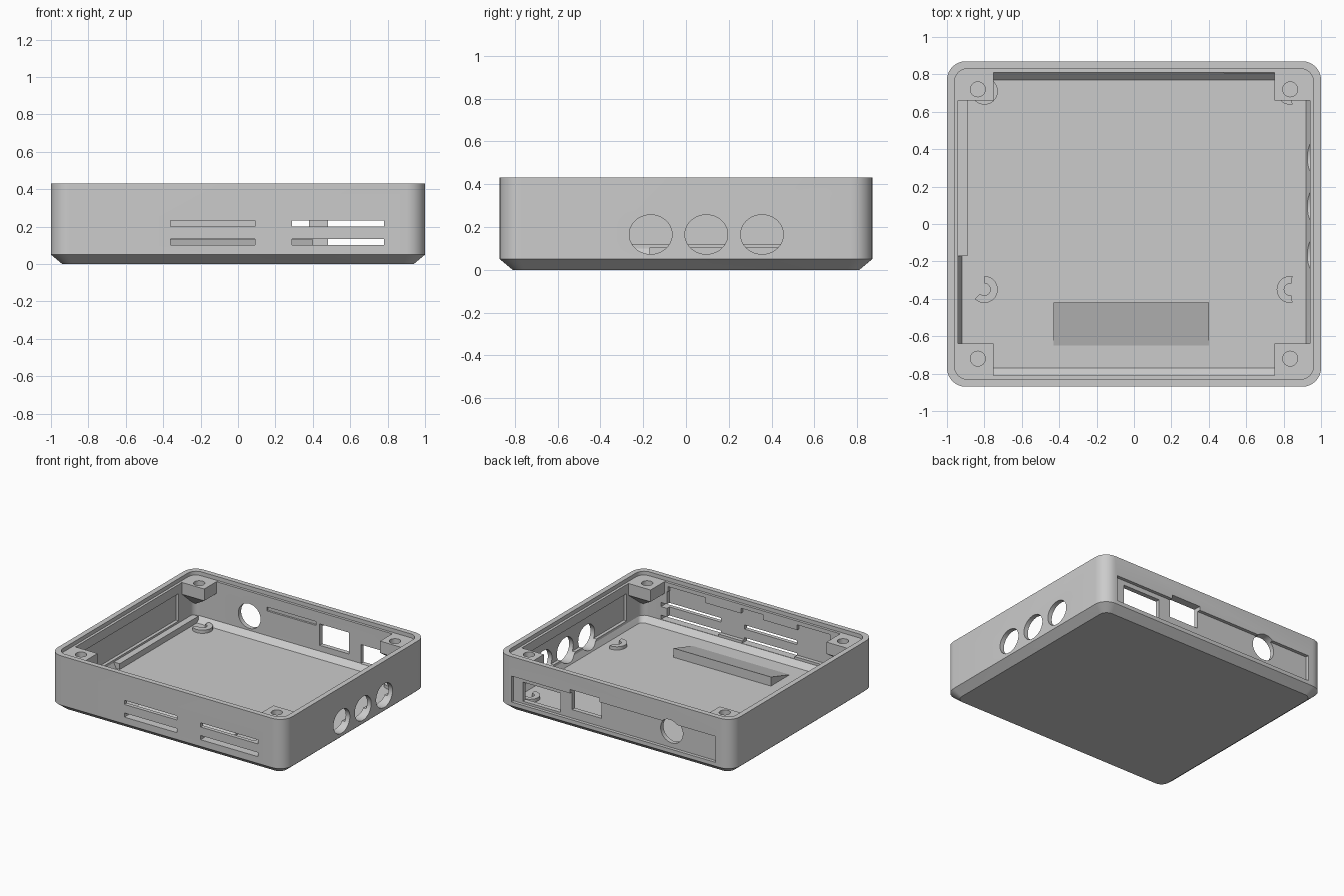
import bpy, bmesh
from math import sin, cos, pi, radians

if "Cube" in bpy.data.objects:
    bpy.data.objects.remove(bpy.data.objects["Cube"])

grey = bpy.data.materials.new("light_grey_plastic")
grey.use_nodes = True
grey.diffuse_color = (0.6, 0.6, 0.6, 1)
grey.node_tree.nodes["Principled BSDF"].inputs["Base Color"].default_value = (0.6, 0.6, 0.6, 1)


def finish(name, bm):
    bmesh.ops.recalc_face_normals(bm, faces=bm.faces)
    mesh = bpy.data.meshes.new(name)
    bm.to_mesh(mesh)
    bm.free()
    ob = bpy.data.objects.new(name, mesh)
    bpy.context.collection.objects.link(ob)
    mesh.materials.append(grey)
    return ob


def loft(name, rings):
    """Skin a stack of point loops and cap both ends."""
    bm = bmesh.new()
    loops = [[bm.verts.new(p) for p in ring] for ring in rings]
    n = len(loops[0])
    for a, b in zip(loops, loops[1:]):
        for i in range(n):
            j = (i + 1) % n
            bm.faces.new((a[i], a[j], b[j], b[i]))
    bm.faces.new(loops[0])
    bm.faces.new(loops[-1])
    return finish(name, bm)


def rounded_rect(hx, hy, r, z, steps=8):
    pts = []
    for q, (sx, sy) in enumerate([(1, 1), (-1, 1), (-1, -1), (1, -1)]):
        for k in range(steps + 1):
            a = (q + k / steps) * pi / 2
            pts.append((sx * (hx - r) + r * cos(a), sy * (hy - r) + r * sin(a), z))
    return pts


def rect(x0, x1, y0, y1, z):
    return [(x0, y0, z), (x1, y0, z), (x1, y1, z), (x0, y1, z)]


def box(name, x0, x1, y0, y1, z0, z1):
    return loft(name, [rect(x0, x1, y0, y1, z) for z in (z0, z1)])


def tube(axis, c, ru, rv, lo, hi, n=40):
    """Elliptical cylinder cutter along x, y or z."""
    rings = []
    for w in (lo, hi):
        ring = []
        for i in range(n):
            u = c[0] + ru * cos(2 * pi * i / n)
            v = c[1] + rv * sin(2 * pi * i / n)
            ring.append({"x": (w, u, v), "y": (u, w, v), "z": (u, v, w)}[axis])
        rings.append(ring)
    return loft("cutter", rings)


def cut(target, cutter):
    cutter.hide_render = True
    mod = target.modifiers.new("cut", "BOOLEAN")
    mod.operation = "DIFFERENCE"
    mod.solver = "EXACT"
    mod.object = cutter
    bpy.context.view_layer.objects.active = target
    bpy.ops.object.modifier_apply(modifier=mod.name)
    bpy.data.objects.remove(cutter)


def smooth(ob):
    bpy.ops.object.select_all(action="DESELECT")
    ob.select_set(True)
    bpy.context.view_layer.objects.active = ob
    bpy.ops.object.shade_smooth_by_angle(angle=radians(25))


# Tray shell: chamfered base, rounded walls, stepped rim, floor
tray = loft("tray_shell", [
    rounded_rect(0.94, 0.81, 0.06, 0),
    rounded_rect(1, 0.87, 0.1, 0.05),
    rounded_rect(1, 0.87, 0.1, 0.43),
    rounded_rect(0.96, 0.83, 0.07, 0.43),
    rounded_rect(0.96, 0.83, 0.07, 0.40),
    rounded_rect(0.94, 0.81, 0.05, 0.40),
    rounded_rect(0.94, 0.81, 0.05, 0.10),
    rounded_rect(0.92, 0.77, 0.04, 0.06)])

# Shallow pockets inside the side and front walls
for s in (-1, 1):
    cut(tray, box("cutter", *sorted((s * 0.9, s * 0.965)), -0.62, 0.62, 0.12, 0.33))
cut(tray, box("cutter", -0.72, 0.73, -0.84, -0.78, 0.12, 0.33))
for x0, x1 in ((0.4, 0.72), (-0.09, 0.1), (-0.66, -0.38)):
    cut(tray, box("cutter", x0, x1, -0.835, -0.785, 0.3, 0.37))

# Groove inside and port panel outside the back wall
cut(tray, box("cutter", -0.32, 0.1, 0.78, 0.825, 0.29, 0.32))
cut(tray, box("cutter", -0.86, 0.88, 0.845, 0.95, 0.08, 0.28))

# Back ports
cut(tray, box("cutter", 0.48, 0.8, 0.74, 0.93, 0.098, 0.245))
cut(tray, box("cutter", 0.13, 0.38, 0.74, 0.93, 0.145, 0.31))
cut(tray, tube("y", (-0.47, 0.21), 0.095, 0.095, 0.74, 0.93))

# Front vent slots
for x0, x1 in ((-0.36, 0.09), (0.29, 0.78)):
    for z0 in (0.102, 0.2):
        cut(tray, box("cutter", x0, x1, -0.95, -0.74, z0, z0 + 0.032))

# Round side openings
for y in (-0.165, 0.095, 0.355):
    cut(tray, tube("x", (y, 0.165), 0.1, 0.092, 0.88, 1.1))
smooth(tray)

# Screw posts tapering into each corner
for sx, side in ((-1, "right"), (1, "left")):
    for sy, end, inner in ((-1, "front", 0.64), (1, "back", 0.66)):
        def ring(x, y, z):
            return rect(sx * x, sx * 0.955, sy * y, sy * 0.825, z)
        post = loft(f"{end}_{side}_screw_post", [
            ring(0.95, 0.82, 0.17), ring(0.75, inner, 0.31), ring(0.75, inner, 0.401)])
        cut(post, tube("z", (sx * 0.835, sy * 0.72), 0.04, 0.04, 0.33, 0.5, 24))
        smooth(post)


# Open support rings on the floor
def support_ring(name, cx, cy, start, end, n=16):
    sections = []
    for i in range(n + 1):
        a = radians(start + (end - start) * i / n)
        sections.append([(cx + r * cos(a), cy + r * sin(a), z)
                         for r, z in ((0.032, 0.05), (0.072, 0.05), (0.072, 0.085), (0.032, 0.085))])
    smooth(loft(name, sections))


for end, y in (("front", -0.35), ("back", 0.71)):
    support_ring(f"{end}_right_support_ring", -0.8, y, -135, 90)
    support_ring(f"{end}_left_support_ring", 0.835, y, 80, 280)

# Ledge along the right wall
box("right_wall_ledge", -0.95, -0.89, -0.17, 0.79, 0.05, 0.105)

# Sloped support ramp on the floor near the front
loft("front_support_ramp", [
    [(x, -0.42, 0.05), (x, -0.42, 0.13), (x, -0.65, 0.06), (x, -0.65, 0.05)]
    for x in (-0.43, 0.4)])
